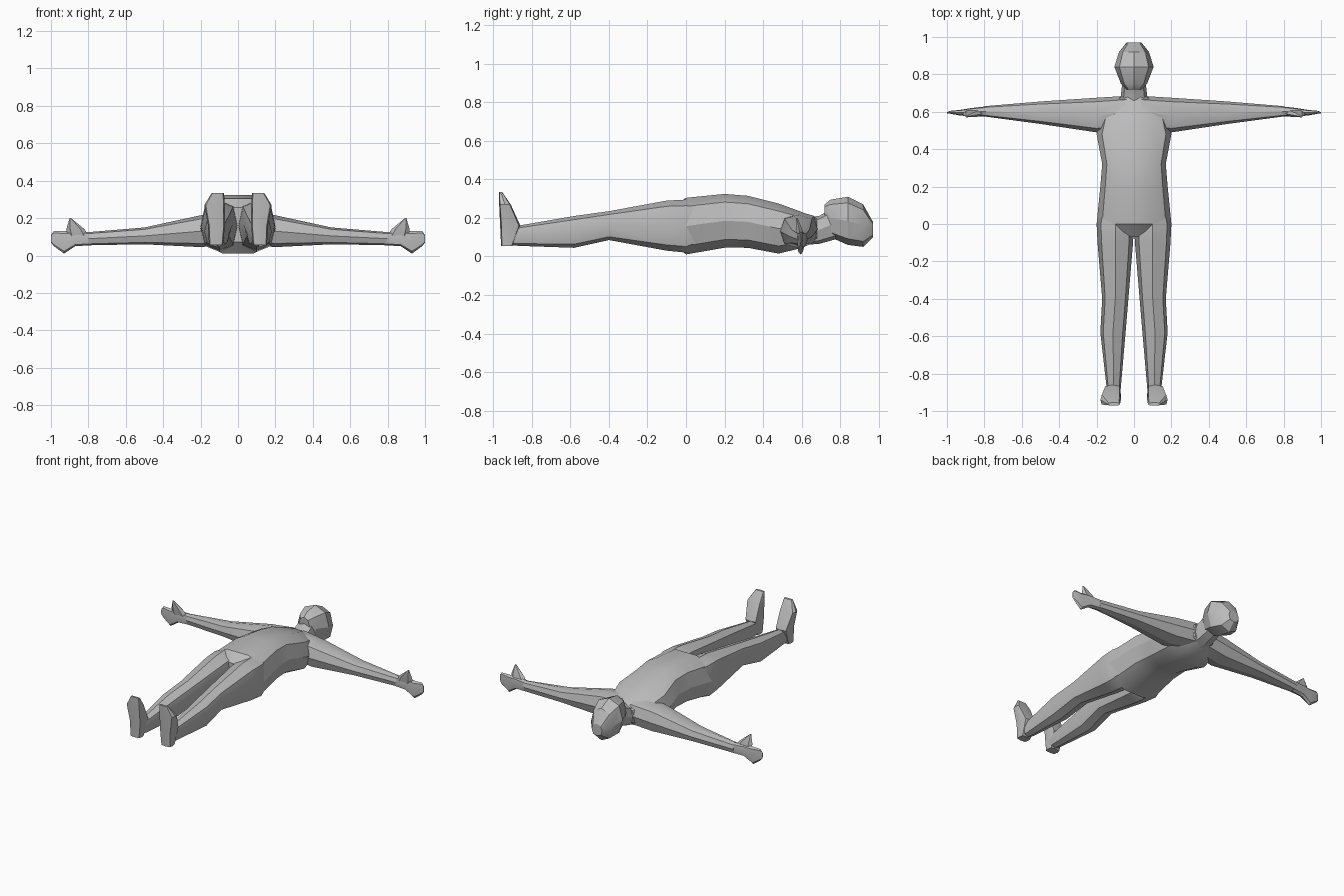
import bpy
import bmesh
import math
from mathutils import Vector

old = bpy.data.objects.get("Cube")
if old:
    bpy.data.objects.remove(old, do_unlink=True)

# One plain grey for the whole figure
grey = bpy.data.materials.new("plain grey")
grey.use_nodes = True
colour = (0.5, 0.5, 0.5, 1.0)
grey.diffuse_color = colour
grey.node_tree.nodes["Principled BSDF"].inputs["Base Color"].default_value = colour


def rounded(angle, low, high, power):
    """Place one coordinate of a rounded-box outline between two bounds."""
    swing = math.copysign(abs(angle) ** power, angle) if abs(angle) > 1e-6 else 0.0
    return (low + high) / 2 + swing * (high - low) / 2


def loft(name, axis, stations, sides=8, power=0.75, mirror=False):
    """Skin rounded cross-sections: each station is position, low/high, low/high."""
    bm = bmesh.new()
    rings = []
    for position, a_low, a_high, b_low, b_high in stations:
        ring = []
        for i in range(sides):
            turn = math.tau * i / sides
            a = rounded(math.cos(turn), a_low, a_high, power)
            b = rounded(math.sin(turn), b_low, b_high, power)
            point = {"x": (position, a, b), "y": (a, position, b), "z": (a, b, position)}[axis]
            co = Vector(point)
            if mirror:
                co.x = -co.x
            ring.append(bm.verts.new(co))
        rings.append(ring)
    for first, second in zip(rings, rings[1:]):
        for i in range(sides):
            j = (i + 1) % sides
            bm.faces.new((first[i], first[j], second[j], second[i]))
    bm.faces.new(rings[0])
    bm.faces.new(rings[-1])
    bmesh.ops.recalc_face_normals(bm, faces=bm.faces)
    mesh = bpy.data.meshes.new(name)
    bm.to_mesh(mesh)
    bm.free()
    mesh.materials.append(grey)
    obj = bpy.data.objects.new(name, mesh)
    bpy.context.collection.objects.link(obj)
    bpy.ops.object.select_all(action="DESELECT")
    obj.select_set(True)
    bpy.context.view_layer.objects.active = obj
    bpy.ops.object.shade_smooth_by_angle(angle=math.radians(28))
    return obj


def centred(rows):
    """Expand position, half width, low, high into full stations."""
    return [(p, -half, half, low, high) for p, half, low, high in rows]


# Torso from crotch to collar, lying on its back
loft("torso", "y", centred([
    (-0.07, 0.10, 0.07, 0.26),
    (0, 0.2, 0.005, 0.31),
    (0.2, 0.18, 0.04, 0.33),
    (0.32, 0.17, 0.04, 0.32),
    (0.48, 0.2, 0.01, 0.28),
    (0.6, 0.17, 0.04, 0.235),
    (0.68, 0.08, 0.08, 0.2),
]), sides=10)

# Neck and faceted head
loft("neck", "y", centred([
    (0.6, 0.08, 0.06, 0.2),
    (0.69, 0.07, 0.065, 0.21),
    (0.78, 0.06, 0.09, 0.26),
]))
loft("head", "y", centred([
    (0.72, 0.04, 0.17, 0.27),
    (0.75, 0.07, 0.1, 0.295),
    (0.84, 0.105, 0.06, 0.31),
    (0.92, 0.08, 0.05, 0.27),
    (0.97, 0.04, 0.1, 0.18),
]), power=0.85)

# Limbs, built once per side
for side, flip in (("left", False), ("right", True)):
    loft(side + "_arm", "x", [
        (0.04, 0.51, 0.685, 0.06, 0.23),
        (0.2, 0.49, 0.675, 0.045, 0.215),
        (0.5, 0.535, 0.655, 0.06, 0.15),
        (0.8, 0.575, 0.63, 0.055, 0.125),
    ], mirror=flip)
    loft(side + "_hand", "x", [
        (0.78, 0.575, 0.63, 0.055, 0.125),
        (0.87, 0.575, 0.62, 0.05, 0.13),
        (0.93, 0.58, 0.61, 0.01, 0.13),
        (0.985, 0.59, 0.605, 0.05, 0.13),
        (1, 0.592, 0.598, 0.07, 0.11),
    ], sides=8, power=0.7, mirror=flip)
    loft(side + "_thumb", "z", [
        (0.09, 0.79, 0.91, 0.58, 0.615),
        (0.14, 0.82, 0.918, 0.57, 0.605),
        (0.2, 0.893, 0.9, 0.57, 0.58),
    ], sides=6, power=0.8, mirror=flip)
    loft(side + "_leg", "y", [
        (0.12, 0.03, 0.17, 0.07, 0.28),
        (0, 0, 0.2, 0.02, 0.295),
        (-0.1, 0.005, 0.195, 0.03, 0.29),
        (-0.4, 0.03, 0.17, 0.085, 0.235),
        (-0.58, 0.045, 0.18, 0.045, 0.21),
        (-0.87, 0.07, 0.147, 0.055, 0.16),
        (-0.92, 0.075, 0.15, 0.06, 0.15),
    ], mirror=flip)
    # Foot stands on end with the toes pointing up
    loft(side + "_foot", "z", [
        (0.055, 0.08, 0.155, -0.96, -0.9),
        (0.16, 0.07, 0.16, -0.965, -0.86),
        (0.27, 0.07, 0.18, -0.97, -0.91),
        (0.335, 0.075, 0.14, -0.97, -0.955),
    ], power=0.45, mirror=flip)
